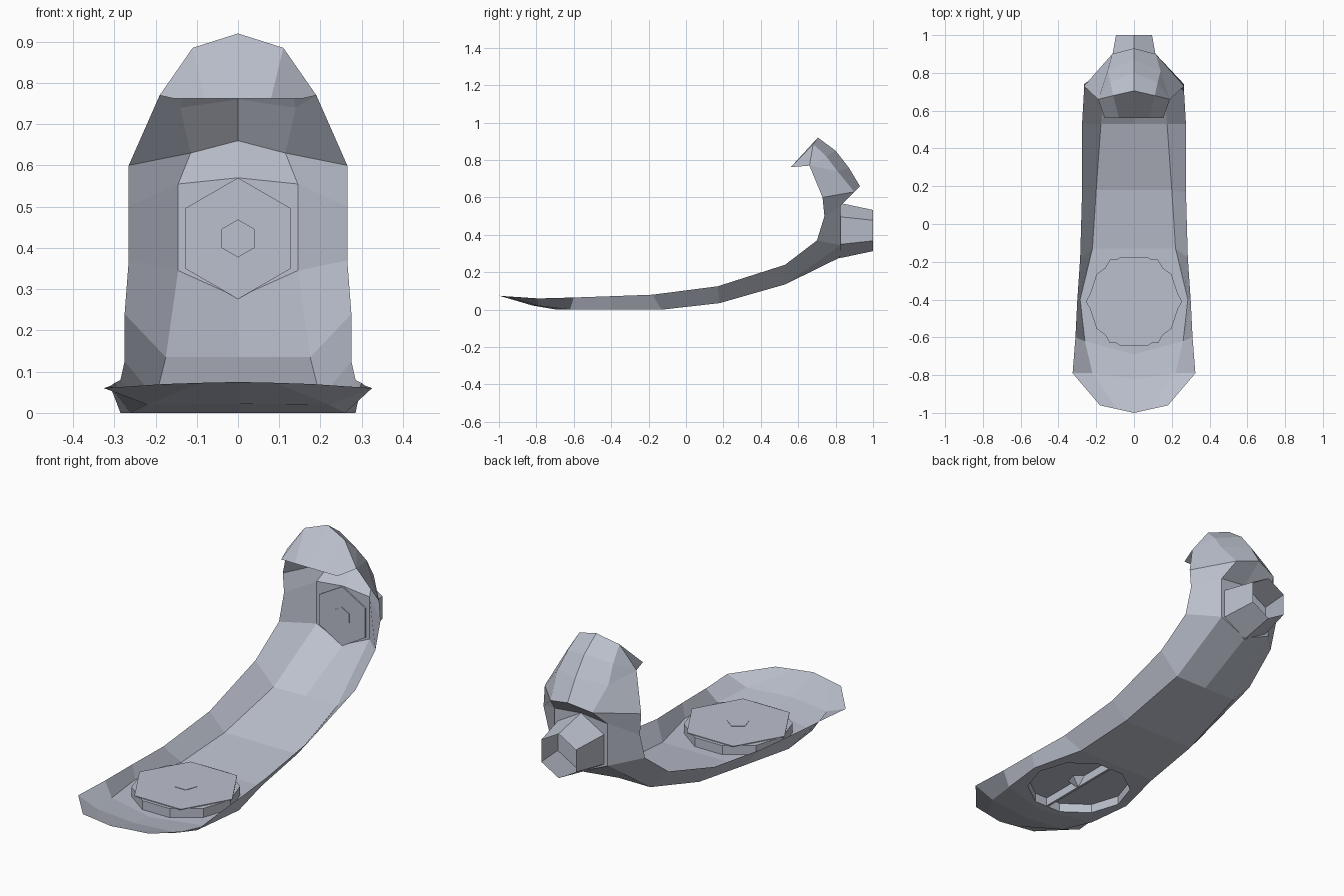
import bpy, bmesh, math
from mathutils import Vector, Matrix

if "Cube" in bpy.data.objects:
    bpy.data.objects.remove(bpy.data.objects["Cube"])

grey = bpy.data.materials.new("pale_blue_grey")
grey.use_nodes = True
COLOUR = (0.5, 0.53, 0.61, 1)
grey.diffuse_color = COLOUR
grey.node_tree.nodes["Principled BSDF"].inputs["Base Color"].default_value = COLOUR


def finish(name, bm):
    mesh = bpy.data.meshes.new(name)
    bm.to_mesh(mesh)
    bm.free()
    mesh.materials.append(grey)
    obj = bpy.data.objects.new(name, mesh)
    bpy.context.collection.objects.link(obj)
    return obj


def prism(name, sides, r1, r2, height, matrix, caps=True, turn=0.0):
    """Straight or tapered prism rising from the origin of matrix."""
    bm = bmesh.new()
    rings = []
    for r, h in ((r1, 0), (r2, height)):
        rings.append([bm.verts.new((r * math.cos(turn + math.tau * i / sides),
                                    r * math.sin(turn + math.tau * i / sides), h))
                      for i in range(sides)])
    for i in range(sides):
        j = (i + 1) % sides
        bm.faces.new((rings[0][i], rings[0][j], rings[1][j], rings[1][i]))
    if caps:
        bm.faces.new(rings[1])
        if caps == "both":
            bm.faces.new(rings[0][::-1])
    bm.transform(matrix)
    return finish(name, bm)


# Curved trough: each row gives rim, floor edge and centre line
rows = [
    ((.18, -.96, .07), (.09, -.98, .073), (0, -1, .075)),
    ((.325, -.79, .06), (.22, -.79, .02), (0, -.82, .022)),
    ((.31, -.6, .065), (.26, -.62, 0), (0, -.69, 0)),
    ((.3, -.4, .072), (.285, -.4, 0), (0, -.4, 0)),
    ((.285, -.18, .08), (.22, -.13, 0), (0, -.13, 0)),
    ((.275, .17, .125), (.2, .18, .035), (0, .18, .035)),
    ((.275, .53, .24), (.175, .53, .135), (0, .53, .135)),
    ((.265, .70, .37), (.145, .825, .345), (0, .825, .28)),
    ((.265, .74, .5), (.145, .825, .555), (0, .825, .57)),
    ((.265, .73, .6), (.115, .9, .63), (0, .93, .66)),
    ((.19, .66, .77), (.14, .81, .74), (0, .87, .76)),
    ((.19, .66, .77), (.125, .75, .82), (0, .8, .85)),
    ((.19, .66, .77), (.11, .68, .885), (0, .705, .92)),
    ((.155, .56, .762), (.08, .56, .762), (0, .56, .762)),
]
bm = bmesh.new()
grid = []
for rim, edge, mid in rows:
    half = [Vector(rim), Vector(edge), Vector(mid)]
    other = [Vector((-p.x, p.y, p.z)) for p in (half[1], half[0])]
    grid.append([bm.verts.new(p) for p in half + other])
for a, b in zip(grid, grid[1:]):
    for i in range(4):
        bm.faces.new((a[i], a[i + 1], b[i + 1], b[i]))
bmesh.ops.remove_doubles(bm, verts=bm.verts, dist=0.0005)

# Ten-sided opening in the flat floor
DRAIN = Vector((0, -.41, 0))
R = .245
inside = [f for f in bm.faces if all(abs(v.co.z) < .001 for v in f.verts)]
for i in range(10):
    angle = math.tau * (i + .5) / 10
    n = Vector((math.cos(angle), math.sin(angle), 0))
    p = DRAIN + n * R * math.cos(math.pi / 10)
    geom = set(inside)
    for f in inside:
        geom.update(f.verts)
        geom.update(f.edges)
    cut = bmesh.ops.bisect_plane(bm, geom=list(geom), plane_co=p, plane_no=n, dist=1e-5)
    faces = {f for f in cut["geom"] if isinstance(f, bmesh.types.BMFace)}
    inside = [f for f in faces if (f.calc_center_median() - p).dot(n) < 0]
bmesh.ops.delete(bm, geom=inside, context='FACES')
bmesh.ops.recalc_face_normals(bm, faces=bm.faces)
finish("trough_shell", bm)

# Raised drain, open underneath, with a hexagonal cover and pentagonal stud
prism("drain_drum", 10, R, R, .045, Matrix.Translation(DRAIN))
prism("drain_cover", 6, .255, .255, .004, Matrix.Translation((0, -.41, .047)), "both")
prism("drain_stud_top", 5, .052, .052, .003, Matrix.Translation((0, -.41, .05)),
      "both", math.pi / 2)
prism("drain_stud", 5, .01, .052, .04, Matrix.Translation((0, -.41, .004)),
      "both", math.pi / 2)

# Thin rib across the drain recess
bm = bmesh.new()
bmesh.ops.create_cube(bm, size=1)
bm.transform(Matrix.Translation((0, -.41, .023)) @ Matrix.Diagonal((.012, .47, .042, 1)))
finish("drain_rib", bm)

# Back outlet: a tapered hexagonal spout behind a hexagonal wall plate
TO_BACK = Matrix.Rotation(-math.pi / 2, 4, 'X')
HEX = math.pi / 2


def at_back(y):
    return Matrix.Translation((0, y, .423)) @ TO_BACK


prism("outlet_spout", 6, .147, .11, .175, at_back(.825), False, HEX)
prism("outlet_plate", 6, .147, .147, .006, at_back(.817), "both", HEX)
prism("outlet_stud", 6, .046, .046, .006, at_back(.813), "both", HEX)
